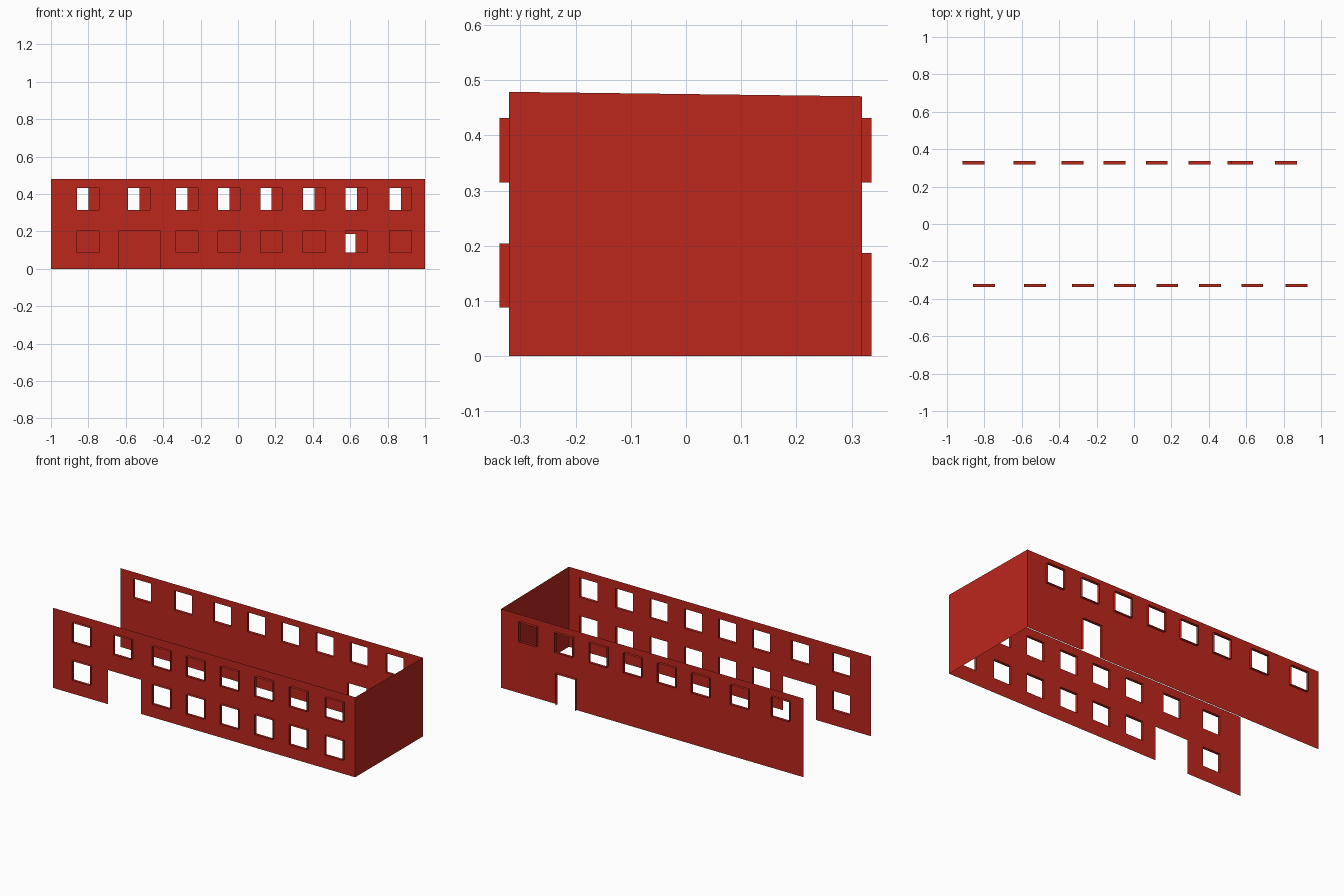
import bpy, bmesh

if "Cube" in bpy.data.objects:
    bpy.data.objects.remove(bpy.data.objects["Cube"])

brick = bpy.data.materials.new("brick_red")
brick.diffuse_color = (0.5, 0.02, 0.012, 1)
brick.use_nodes = True
brick.node_tree.nodes["Principled BSDF"].inputs["Base Color"].default_value = brick.diffuse_color

FRONT_Y, BACK_Y, DEPTH = -0.321, 0.319, 0.017
FRONT_H, BACK_H = 0.479, 0.471
W = 0.117                                   # window width
UPPER, LOWER = (0.315, 0.432), (0.088, 0.204)
STARTS = [-0.860, -0.588, -0.331, -0.106, 0.119, 0.347, 0.574, 0.811]


def finish(name, bm):
    bmesh.ops.remove_doubles(bm, verts=bm.verts, dist=1e-5)
    mesh = bpy.data.meshes.new(name)
    bm.to_mesh(mesh)
    bm.free()
    mesh.materials.append(brick)
    obj = bpy.data.objects.new(name, mesh)
    bpy.context.collection.objects.link(obj)


def quad(bm, pts, flip=False):
    bm.faces.new([bm.verts.new(p) for p in (pts[::-1] if flip else pts)])


def wall(name, y, height, openings):
    """Flat sheet in the xz plane, with rectangular openings left out."""
    bm = bmesh.new()
    xs = sorted({-1.0, 1.0} | {v for o in openings for v in o[:2]})
    zs = sorted({0.0, height} | {v for o in openings for v in o[2:]})
    for a, b in zip(xs, xs[1:]):
        for c, d in zip(zs, zs[1:]):
            mx, mz = (a + b) / 2, (c + d) / 2
            if any(o[0] < mx < o[1] and o[2] < mz < o[3] for o in openings):
                continue
            quad(bm, [(a, y, c), (b, y, c), (b, y, d), (a, y, d)], y > 0)
    finish(name, bm)


def reveals(name, y, openings):
    """Thin surrounds standing out from the wall round each opening."""
    bm = bmesh.new()
    out = y + (DEPTH if y > 0 else -DEPTH)
    for a, b, c, d in openings:
        ring = [(a, c), (a, d), (b, d), (b, c)]
        sides = 3 if c == 0 else 4          # doors have no sill
        for i in range(sides):
            (x0, z0), (x1, z1) = ring[i], ring[(i + 1) % 4]
            quad(bm, [(x0, y, z0), (x1, y, z1), (x1, out, z1), (x0, out, z0)], y < 0)
    finish(name, bm)


# Front: two rows of windows and a plain wide doorway
front_windows = [(x, x + W, *UPPER) for x in STARTS]
front_windows += [(x, x + W, *LOWER) for i, x in enumerate(STARTS) if i != 1]
wall("front_wall", FRONT_Y, FRONT_H, front_windows + [(-0.636, -0.417, 0.0, 0.204)])
reveals("front_window_surrounds", FRONT_Y, front_windows)

# Back: one row of windows and a narrow door
back_windows = [(x - 0.056, x - 0.056 + W, *UPPER) for x in STARTS]
back_door = [(0.50, 0.628, 0.0, 0.187)]
wall("back_wall", BACK_Y, BACK_H, back_windows + back_door)
reveals("back_window_surrounds", BACK_Y, back_windows)
reveals("back_door_surround", BACK_Y, back_door)

# Right end wall, its top sloping gently to the back; the left end is open
bm = bmesh.new()
quad(bm, [(1, FRONT_Y, 0), (1, BACK_Y, 0), (1, BACK_Y, BACK_H), (1, FRONT_Y, FRONT_H)])
finish("right_wall", bm)
